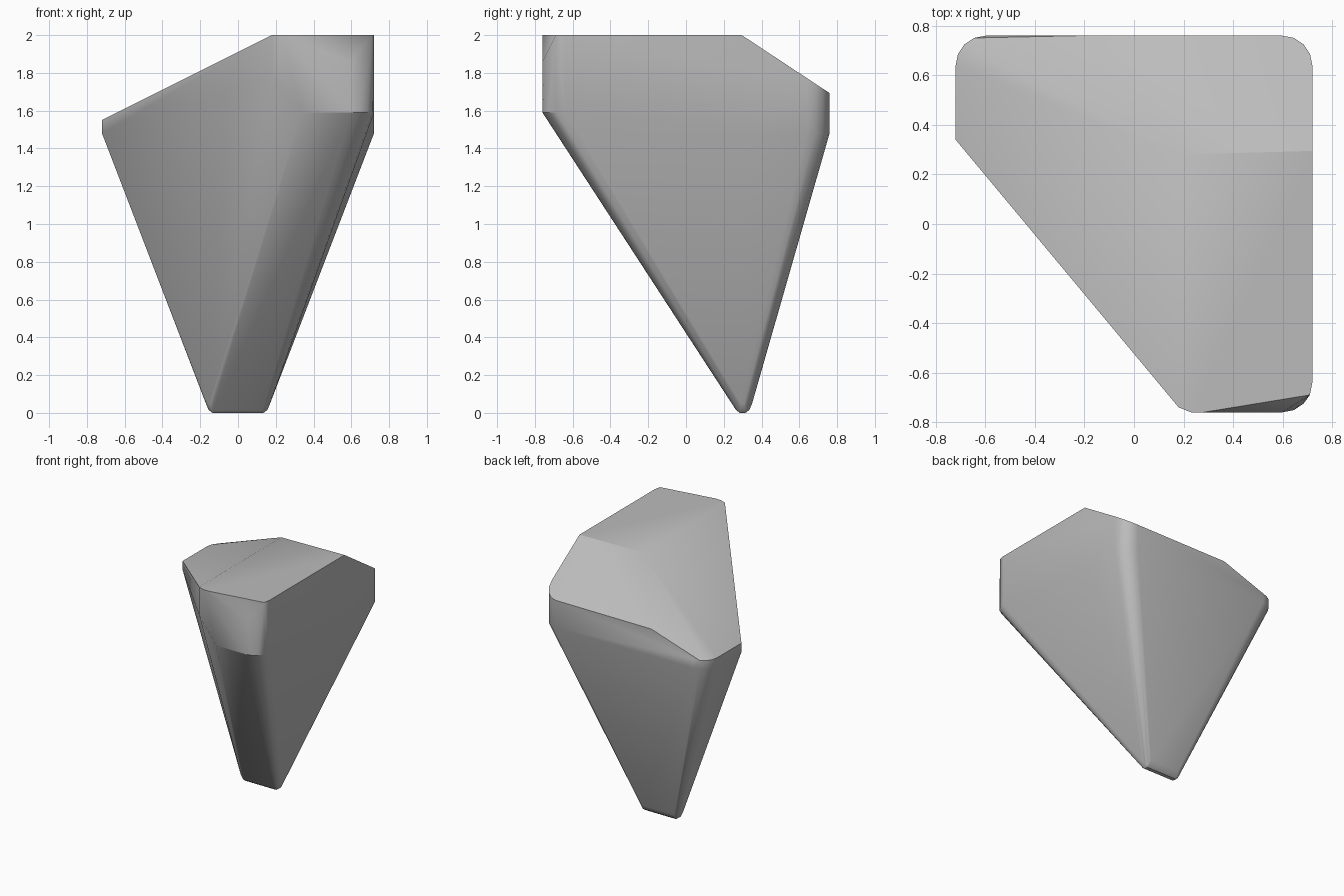
import bpy, bmesh, math
from mathutils import Vector

cube = bpy.data.objects.get("Cube")
if cube:
    bpy.data.objects.remove(cube, do_unlink=True)

HX, HY = 0.72, 0.76      # half width and half depth of the upper block
R = 0.12                 # radius of its vertical corners


def arc(cx, cy, r, start, steps=4):
    """Quarter circle of plan points, counter-clockwise from start degrees."""
    return [(cx + r * math.cos(math.radians(start + 90 * i / steps)),
             cy + r * math.sin(math.radians(start + 90 * i / steps)))
            for i in range(steps + 1)]


points = []

# Crown: flat top, its front chamfer and the two slopes behind it
points += [(0.18, 0.28, 2), (HX, 0.295, 2), (0.18, -0.74, 2), (0.23, -HY, 2),
           (0.28, -HY, 2), (0.71, -0.69, 2), (HX, -0.64, 2), (0.6, -HY, 1.86),
           (-HX, 0.34, 1.55), (-HX, 0.64, 1.55), (-0.23, HY, 1.69)]
points += [(x, y, 1.55) for x, y in arc(-HX + R, HY - R, R, 90)]
points += [(x, y, 2 - 0.66 * (y - 0.295)) for x, y in arc(HX - R, HY - R, R, 0)]

# Lower rim of the upright walls
points += [(-HX, 0.34, 1.48), (0.18, -0.74, 1.78), (0.34, -HY, 1.59), (HX, 0.34, 1.48)]
points += [(x, y, 1.59) for x, y in arc(HX - R, -HY + R, R, 270)]
points += [(x, y, 1.48) for x, y in arc(HX - R, HY - R, R, 0)]
points += [(x, y, 1.48) for x, y in arc(-HX + R, HY - R, R, 90)]

# Small rounded foot
for inset, z in ((0, 0.05), (0.015, 0.015), (0.035, 0)):
    for sx, sy, start in ((1, 1, 0), (-1, 1, 90), (-1, -1, 180), (1, -1, 270)):
        r = 0.04 - inset
        points += [(x, y, z) for x, y in
                   arc(sx * 0.13, 0.3 + sy * 0.01, r, start)]

# Wrap the rims in one convex shard
bm = bmesh.new()
for p in points:
    bm.verts.new(Vector(p))
hull = bmesh.ops.convex_hull(bm, input=bm.verts)
bmesh.ops.delete(bm, geom=[v for v in bm.verts if not v.link_faces], context='VERTS')
bmesh.ops.dissolve_limit(bm, angle_limit=math.radians(0.5),
                         verts=bm.verts, edges=bm.edges)
bmesh.ops.recalc_face_normals(bm, faces=bm.faces)
mesh = bpy.data.meshes.new("rock_shard")
bm.to_mesh(mesh)
bm.free()

rock = bpy.data.objects.new("rock_shard", mesh)
bpy.context.collection.objects.link(rock)

# Plain grey stone
stone = bpy.data.materials.new("grey_stone")
stone.use_nodes = True
grey = (0.5, 0.5, 0.5, 1)
stone.diffuse_color = grey
stone.node_tree.nodes["Principled BSDF"].inputs["Base Color"].default_value = grey
mesh.materials.append(stone)

bpy.ops.object.select_all(action='DESELECT')
rock.select_set(True)
bpy.context.view_layer.objects.active = rock
bpy.ops.object.shade_smooth_by_angle(angle=math.radians(30))
